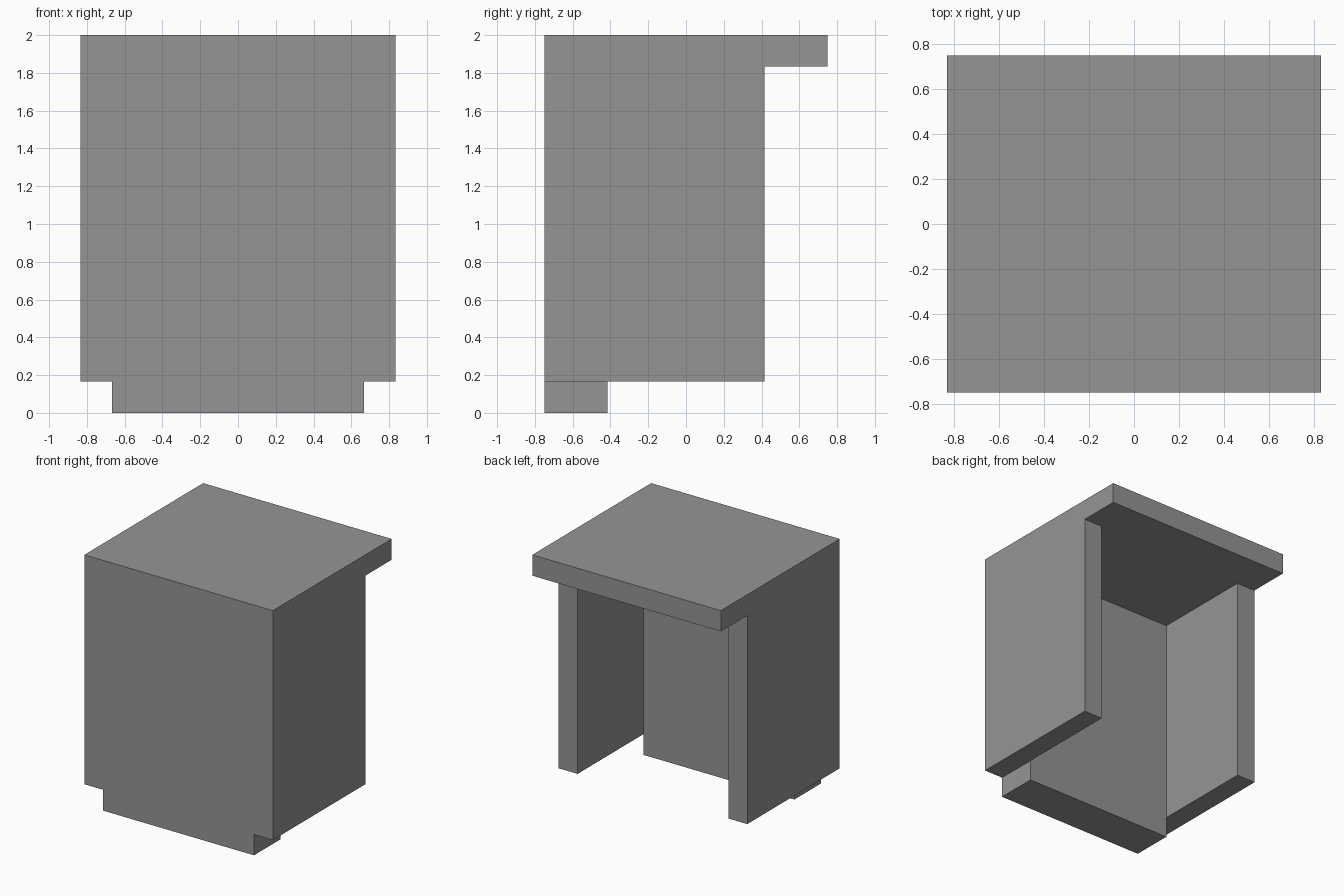
import bpy

# Remove the default object
cube = bpy.data.objects.get("Cube")
if cube:
    bpy.data.objects.remove(cube, do_unlink=True)

U = 1 / 6  # module that every part is sized by

# Plain grey material
grey = bpy.data.materials.new("grey")
grey.use_nodes = True
colour = (0.3, 0.3, 0.3, 1)
grey.diffuse_color = colour
grey.node_tree.nodes["Principled BSDF"].inputs["Base Color"].default_value = colour


def box(name, low, high):
    """Axis-aligned box between two corners given in modules."""
    bpy.ops.mesh.primitive_cube_add(
        size=1, location=[(a + b) / 2 * U for a, b in zip(low, high)])
    ob = bpy.context.object
    ob.name = name
    ob.scale = [(b - a) * U for a, b in zip(low, high)]
    bpy.ops.object.transform_apply(location=False, rotation=False, scale=True)
    ob.data.materials.append(grey)
    return ob


# Overhanging top slab
box("top_slab", (-5, -4.5, 11), (5, 4.5, 12))

# Thick front panel reaching the ground
box("front_panel", (-4, -4.5, 0), (4, -2.5, 11))

# Side panels, raised off the ground
box("left_side_panel", (4, -4.5, 1), (5, 2.5, 11))
box("right_side_panel", (-5, -4.5, 1), (-4, 2.5, 11))
